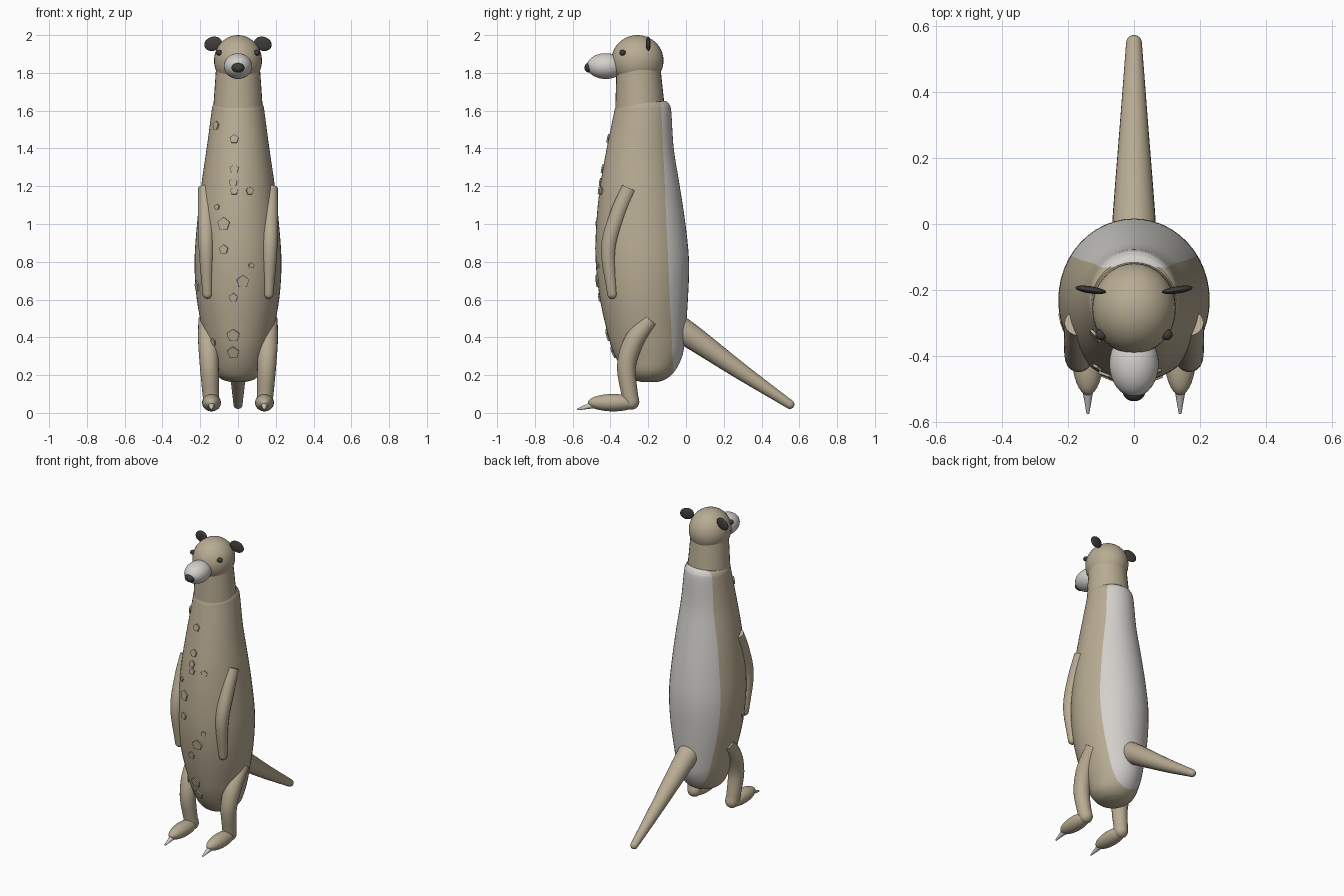
import bpy, bmesh, math
from mathutils import Vector, Matrix

if "Cube" in bpy.data.objects:
    bpy.data.objects.remove(bpy.data.objects["Cube"])


def material(name, rgb):
    m = bpy.data.materials.new(name)
    m.diffuse_color = (*rgb, 1)
    m.use_nodes = True
    m.node_tree.nodes["Principled BSDF"].inputs["Base Color"].default_value = m.diffuse_color
    return m


TAN = material("tan fur", (0.48, 0.41, 0.29))
GREY = material("pale grey fur", (0.65, 0.63, 0.60))
DARK = material("dark skin", (0.05, 0.047, 0.042))


def finish(bm, name, *mats, angle=40):
    bmesh.ops.recalc_face_normals(bm, faces=bm.faces)
    me = bpy.data.meshes.new(name)
    bm.to_mesh(me)
    bm.free()
    for m in mats:
        me.materials.append(m)
    ob = bpy.data.objects.new(name, me)
    bpy.context.collection.objects.link(ob)
    bpy.context.view_layer.objects.active = ob
    ob.select_set(True)
    bpy.ops.object.shade_smooth_by_angle(angle=math.radians(angle))
    ob.select_set(False)
    return ob


def spline(pts, steps=6):
    """Catmull-Rom interpolation of equal-length tuples."""
    p = [Vector(q) for q in pts]
    p = [2 * p[0] - p[1]] + p + [2 * p[-1] - p[-2]]
    out = []
    for a, b, c, d in zip(p, p[1:], p[2:], p[3:]):
        for i in range(steps):
            t = i / steps
            out.append(0.5 * (2 * b + (c - a) * t + (2 * a - 5 * b + 4 * c - d) * t * t
                              + (3 * b - a - 3 * c + d) * t ** 3))
    return out + [p[-2]]


def skin(rings):
    """Join rings of points into a closed skin."""
    bm = bmesh.new()
    vs = [[bm.verts.new(p) for p in r] for r in rings]
    n = len(vs[0])
    for a, b in zip(vs, vs[1:]):
        for i in range(n):
            j = (i + 1) % n
            bm.faces.new((a[i], a[j], b[j], b[i]))
    bm.faces.new(vs[0])
    bm.faces.new(vs[-1])
    return bm


def tube(name, pts, mat, rounded=True, n=24):
    """Tapered limb through (x, y, z, radius) points, optionally with a round end."""
    s = [(q.to_3d(), q[3]) for q in spline(pts)]
    if rounded:
        end, r = s[-1]
        d = (end - s[-2][0]).normalized()
        for k in range(1, 6):
            a = k * math.radians(17)
            s.append((end + d * r * math.sin(a), r * math.cos(a)))
    rings = []
    for i, (c, r) in enumerate(s):
        t = (s[min(i + 1, len(s) - 1)][0] - s[max(i - 1, 0)][0]).normalized()
        u = t.cross(Vector((1, 0, 0))).normalized()
        v = t.cross(u)
        rings.append([c + r * (math.cos(a) * u + math.sin(a) * v)
                      for a in (2 * math.pi * k / n for k in range(n))])
    return finish(skin(rings), name, mat)


def ball(name, loc, size, mat, rot=Matrix()):
    bm = bmesh.new()
    bmesh.ops.create_uvsphere(bm, u_segments=32, v_segments=20, radius=1)
    bm.transform(Matrix.Translation(loc) @ rot @ Matrix.Diagonal((*size, 1)))
    return finish(bm, name, mat)


# Body: (z, front y, back y, half width)
BODY = [(0.163, -0.235, -0.15, 0.04), (0.18, -0.29, -0.105, 0.09),
        (0.22, -0.33, -0.06, 0.13), (0.30, -0.375, -0.02, 0.155), (0.40, -0.41, -0.005, 0.18),
        (0.60, -0.455, 0.010, 0.218), (0.80, -0.478, 0.016, 0.23), (1.00, -0.475, -0.003, 0.217),
        (1.20, -0.455, -0.033, 0.195), (1.40, -0.42, -0.065, 0.166), (1.58, -0.386, -0.078, 0.142),
        (1.62, -0.378, -0.09, 0.136), (1.637, -0.37, -0.108, 0.129)]
SECTIONS = spline(BODY)
rings = []
for z, yf, yb, rx in SECTIONS:
    tilt = 0.12 * max(0, (z - 1.4) / 0.24)
    ry, yc = (yb - yf) / 2, (yb + yf) / 2
    rings.append([Vector((rx * math.cos(a), yc + ry * math.sin(a), z + tilt * ry * math.sin(a)))
                  for a in (2 * math.pi * k / 48 for k in range(48))])
bm = skin(rings)
# Pale back: cut along a near-vertical plane, colour what lies behind it
cut, normal = Vector((0, -0.13, 1.6)), Vector((0, 1, 0.045)).normalized()
bmesh.ops.bisect_plane(bm, geom=bm.verts[:] + bm.edges[:] + bm.faces[:], plane_co=cut, plane_no=normal)
for f in bm.faces:
    f.material_index = int((f.calc_center_median() - cut).dot(normal) > 0 and abs(f.normal.z) < 2)
finish(bm, "body", TAN, GREY, angle=50)

# Neck, head, muzzle and nose
tube("neck", [(0, -0.243, 1.60, 0.132), (0, -0.252, 1.83, 0.116)], TAN, rounded=False, n=32)
ball("head", (0, -0.257, 1.865), (0.127, 0.138, 0.135), TAN)
ball("muzzle", (0, -0.425, 1.836), (0.075, 0.1, 0.068), GREY)
ball("nose", (0, -0.51, 1.828), (0.034, 0.028, 0.027), DARK)

# Tail
tube("tail", [(0, -0.10, 0.485, 0.07), (0, 0.02, 0.41, 0.065),
              (0, 0.29, 0.22, 0.044), (0, 0.55, 0.045, 0.024)], TAN)

# Paired parts
for side, s in (("left", 1), ("right", -1)):
    ball(side + "_ear", (s * 0.132, -0.2, 1.954), (0.048, 0.011, 0.037), DARK,
         Matrix.Rotation(s * 0.15, 4, 'Z') @ Matrix.Rotation(s * 0.3, 4, 'Y'))
    ball(side + "_eye", (s * 0.1, -0.336, 1.907), (0.017, 0.017, 0.015), DARK)
    tube(side + "_arm", [(s * 0.17, -0.30, 1.19, 0.041), (s * 0.17, -0.36, 1.05, 0.043),
                         (s * 0.168, -0.41, 0.87, 0.04), (s * 0.162, -0.391, 0.63, 0.026)], TAN)
    tube(side + "_leg", [(s * 0.165, -0.19, 0.495, 0.045), (s * 0.158, -0.275, 0.38, 0.053),
                         (s * 0.152, -0.315, 0.25, 0.05), (s * 0.145, -0.30, 0.11, 0.044),
                         (s * 0.14, -0.29, 0.06, 0.043)], TAN)
    ball(side + "_foot", (s * 0.14, -0.385, 0.054), (0.05, 0.135, 0.046), TAN)
    tube(side + "_claw", [(s * 0.14, -0.49, 0.043, 0.019), (s * 0.14, -0.572, 0.019, 0.005)], GREY, n=12)

# Belly tufts: thin five-sided plates laid on the chest (x, z, radius)
TUFTS = [(-0.115, 1.52, 0.025), (-0.02, 1.45, 0.025), (-0.02, 1.29, 0.026), (-0.025, 1.22, 0.024),
         (0.062, 1.175, 0.022), (-0.02, 1.175, 0.022), (-0.11, 1.09, 0.016), (-0.075, 1.0, 0.036),
         (-0.075, 0.865, 0.026), (0.07, 0.78, 0.017), (0.025, 0.695, 0.035), (-0.025, 0.61, 0.025),
         (-0.215, 0.67, 0.03), (-0.025, 0.41, 0.036), (-0.13, 0.375, 0.02), (-0.025, 0.32, 0.034)]


def belly(x, z):
    _, yf, yb, rx = min(SECTIONS, key=lambda q: abs(q[0] - z))
    i = min(max(k for k, q in enumerate(SECTIONS) if q[0] <= z), len(SECTIONS) - 2)
    a, b = SECTIONS[i], SECTIONS[i + 1]
    _, yf, yb, rx = a.lerp(b, (z - a[0]) / (b[0] - a[0]))
    return (yf + yb) / 2 - (yb - yf) / 2 * math.sqrt(max(0, 1 - (x / rx) ** 2))


bm = bmesh.new()
for x, z, r in TUFTS:
    e = 0.005
    n = Vector((belly(x + e, z) - belly(x - e, z), -2 * e, belly(x, z + e) - belly(x, z - e))).normalized()
    place = Matrix.Translation(Vector((x, belly(x, z), z)) + n * 0.003) @ n.to_track_quat('Z', 'Y').to_matrix().to_4x4()
    bmesh.ops.create_cone(bm, cap_ends=True, segments=5, radius1=r, radius2=r, depth=0.008, matrix=place)
finish(bm, "belly_tufts", TAN)
